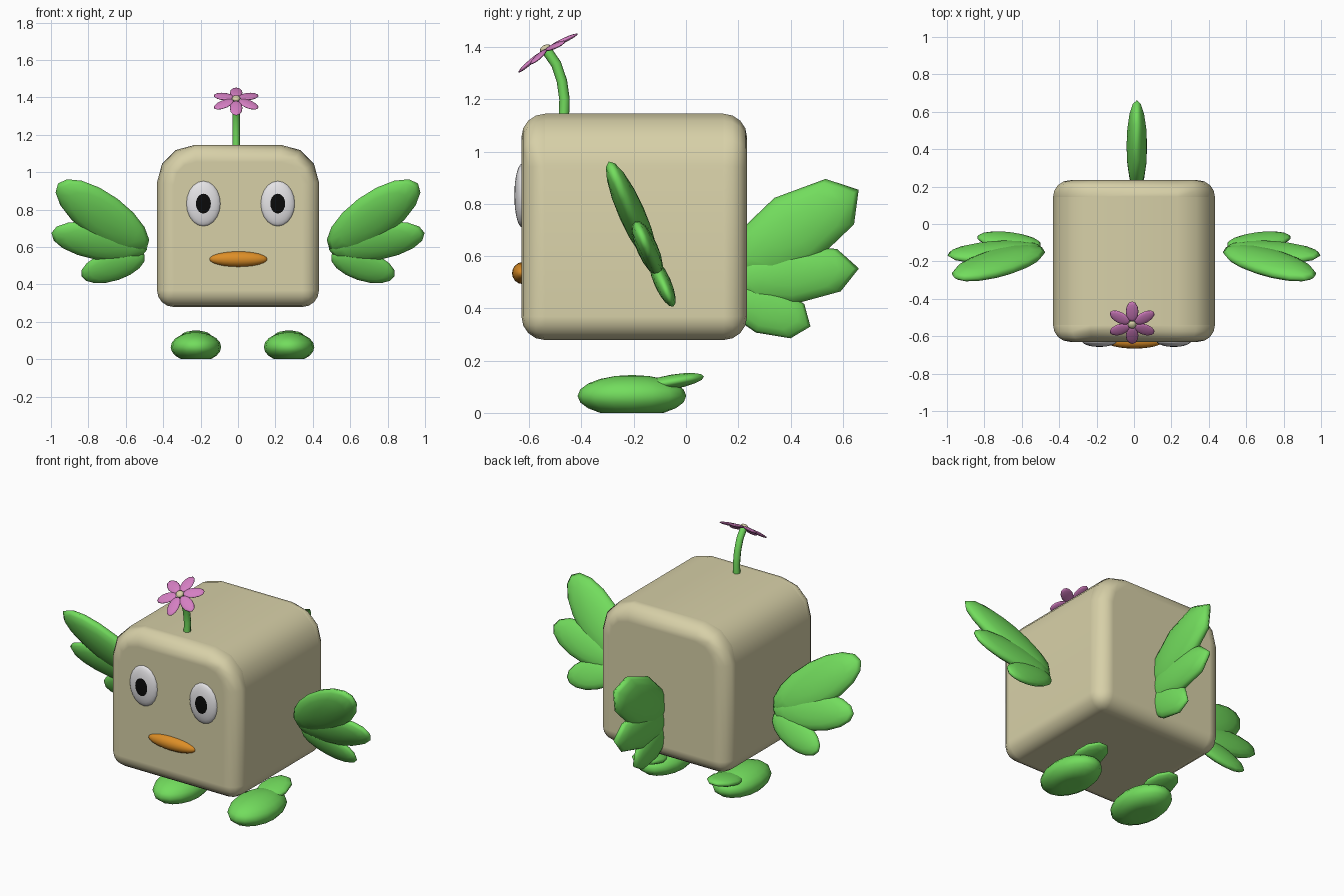
import bpy, bmesh, math
from mathutils import Matrix, Vector

if "Cube" in bpy.data.objects:
    bpy.data.objects.remove(bpy.data.objects["Cube"])


def material(name, rgb):
    m = bpy.data.materials.new(name)
    m.diffuse_color = (*rgb, 1)
    m.use_nodes = True
    m.node_tree.nodes["Principled BSDF"].inputs["Base Color"].default_value = m.diffuse_color
    return m


TAN = material("tan", (0.68, 0.63, 0.39))
GREEN = material("leaf green", (0.17, 0.72, 0.11))
PINK = material("petal pink", (0.66, 0.21, 0.54))
WHITE = material("eye white", (0.78, 0.77, 0.79))
BLACK = material("pupil black", (0.003, 0.003, 0.003))
ORANGE = material("mouth orange", (0.72, 0.27, 0.02))


def finish(name, bm, *mats):
    bmesh.ops.recalc_face_normals(bm, faces=bm.faces)
    mesh = bpy.data.meshes.new(name)
    bm.to_mesh(mesh)
    bm.free()
    mesh.shade_smooth()
    for m in mats:
        mesh.materials.append(m)
    ob = bpy.data.objects.new(name, mesh)
    bpy.context.collection.objects.link(ob)
    return ob


def ellipsoid_bm(center, axes, radii, segs=16, rings=8):
    """Sphere stretched along three axis vectors; its pole is the third axis."""
    bm = bmesh.new()
    bmesh.ops.create_uvsphere(bm, u_segments=segs, v_segments=rings, radius=1)
    basis = Matrix([Vector(a) * r for a, r in zip(axes, radii)]).transposed()
    bm.transform(Matrix.Translation(center) @ basis.to_4x4())
    return bm


X, Y, Z = Vector((1, 0, 0)), Vector((0, 1, 0)), Vector((0, 0, 1))


def leaf(name, center, u, v, angle, length, width, thick, segs=16, mat=GREEN):
    """Flat leaf in the plane of u and v, turned by angle degrees."""
    a = math.radians(angle)
    along = u * math.cos(a) + v * math.sin(a)
    across = v * math.cos(a) - u * math.sin(a)
    bm = ellipsoid_bm(center, (along, across, u.cross(v)), (length, width, thick), segs)
    return finish(name, bm, mat)


# Body: cube with wide rounding along the top sides, then rounded all over
bm = bmesh.new()
bmesh.ops.create_cube(bm, size=1)
bm.transform(Matrix.Translation((0, -0.198, 0.712)) @ Matrix.Diagonal((0.866, 0.864, 0.866, 1)))
top_sides = [e for e in bm.edges
             if all(v.co.z > 1 for v in e.verts) and abs(e.verts[0].co.x - e.verts[1].co.x) < 0.01]
bmesh.ops.bevel(bm, geom=top_sides, offset=0.2, segments=3, profile=0.5, affect='EDGES')
body = finish("body", bm, TAN)
bev = body.modifiers.new("rounding", 'BEVEL')
bev.width = 0.09
bev.segments = 4
bev.limit_method = 'ANGLE'
bev.angle_limit = math.radians(45)
bev.use_clamp_overlap = False
bev.harden_normals = True

# Wings: three leaves each in a plane leaning forward
lean = math.radians(24)
up = Vector((0, -math.sin(lean), math.cos(lean)))
WING = [("upper", 0.725, 0.765, 39, 0.305, 0.13, 0.05),
        ("middle", 0.742, 0.63, 11, 0.26, 0.108, 0.04),
        ("lower", 0.668, 0.5, -20, 0.18, 0.088, 0.032)]
for side, s in (("right", 1), ("left", -1)):
    for part, x, z, ang, ln, wd, th in WING:
        y = -0.05 - math.tan(lean) * (z - 0.41)
        leaf(f"{side}_wing_{part}_leaf", (s * x, y, z), X * s, up, ang, ln, wd, th)

# Tail: three upright angular leaves
for part, y, z, ang, ln, wd, th in [("upper", 0.415, 0.70, 32, 0.29, 0.145, 0.055),
                                    ("middle", 0.40, 0.53, 5, 0.263, 0.115, 0.045),
                                    ("lower", 0.305, 0.40, -22, 0.185, 0.1, 0.035)]:
    leaf(f"tail_{part}_leaf", (0.015, y, z), Y, Z, ang, ln, wd, th, 8)

# Eyes: flattened spheres whose two innermost front rings are the pupil
for side, x in (("left", -0.185), ("right", 0.2125)):
    bm = ellipsoid_bm((x, -0.627, 0.832), (X, Z, Y), (0.092, 0.122, 0.03), 20, 14)
    for f in bm.faces:
        c = f.calc_center_median()
        if c.y < -0.627 and math.hypot((c.x - x) / 0.092, (c.z - 0.832) / 0.122) < 0.42:
            f.material_index = 1
    finish(f"{side}_eye", bm, WHITE, BLACK)

# Mouth
finish("mouth", ellipsoid_bm((0.002, -0.625, 0.535), (Y, Z, X), (0.041, 0.042, 0.156), 16, 12), ORANGE)

# Feet: flat-bottomed ellipsoid with a raised lobe at the heel
for side, x in (("left", -0.225), ("right", 0.273)):
    bm = ellipsoid_bm((x, -0.207, 0.065), (X, Y, Z), (0.135, 0.208, 0.08), 16, 10)
    for v in bm.verts:
        v.co.z = max(v.co.z, 0.0)
    finish(f"{side}_foot", bm, GREEN)
    leaf(f"{side}_heel", (x, -0.055, 0.118), Vector((0, 0.985, 0.17)), X, 0, 0.132, 0.088, 0.028, 10)

# Flower stem: bent tube
curve = bpy.data.curves.new("flower_stem", 'CURVE')
curve.dimensions = '3D'
curve.bevel_depth = 0.02
curve.bevel_resolution = 2
curve.use_fill_caps = True
path = [(-0.468, 1.12), (-0.465, 1.2), (-0.475, 1.27), (-0.497, 1.335), (-0.535, 1.39)]
sp = curve.splines.new('POLY')
sp.points.add(len(path) - 1)
for p, (y, z) in zip(sp.points, path):
    p.co = (-0.01, y, z, 1)
curve.materials.append(GREEN)
bpy.context.collection.objects.link(bpy.data.objects.new("flower_stem", curve))

# Flower: six drooping petals around a small centre, tipped to the front
tilt = Matrix.Rotation(math.radians(33), 3, 'X')
hub = Vector((-0.01, -0.538, 1.393))
for i in range(6):
    a = math.radians(90 + 60 * i)
    out = tilt @ Vector((math.cos(a), math.sin(a), -0.14)).normalized()
    across = tilt @ Vector((-math.sin(a), math.cos(a), 0))
    leaf(f"petal_{i + 1}", hub + out * 0.077, out, across, 0, 0.06, 0.034, 0.009, 12, PINK)
finish("flower_centre", ellipsoid_bm(hub + tilt @ Vector((0, 0, 0.002)), (X, tilt @ Y, tilt @ Z),
                                     (0.023, 0.023, 0.013), 12, 6), TAN)
